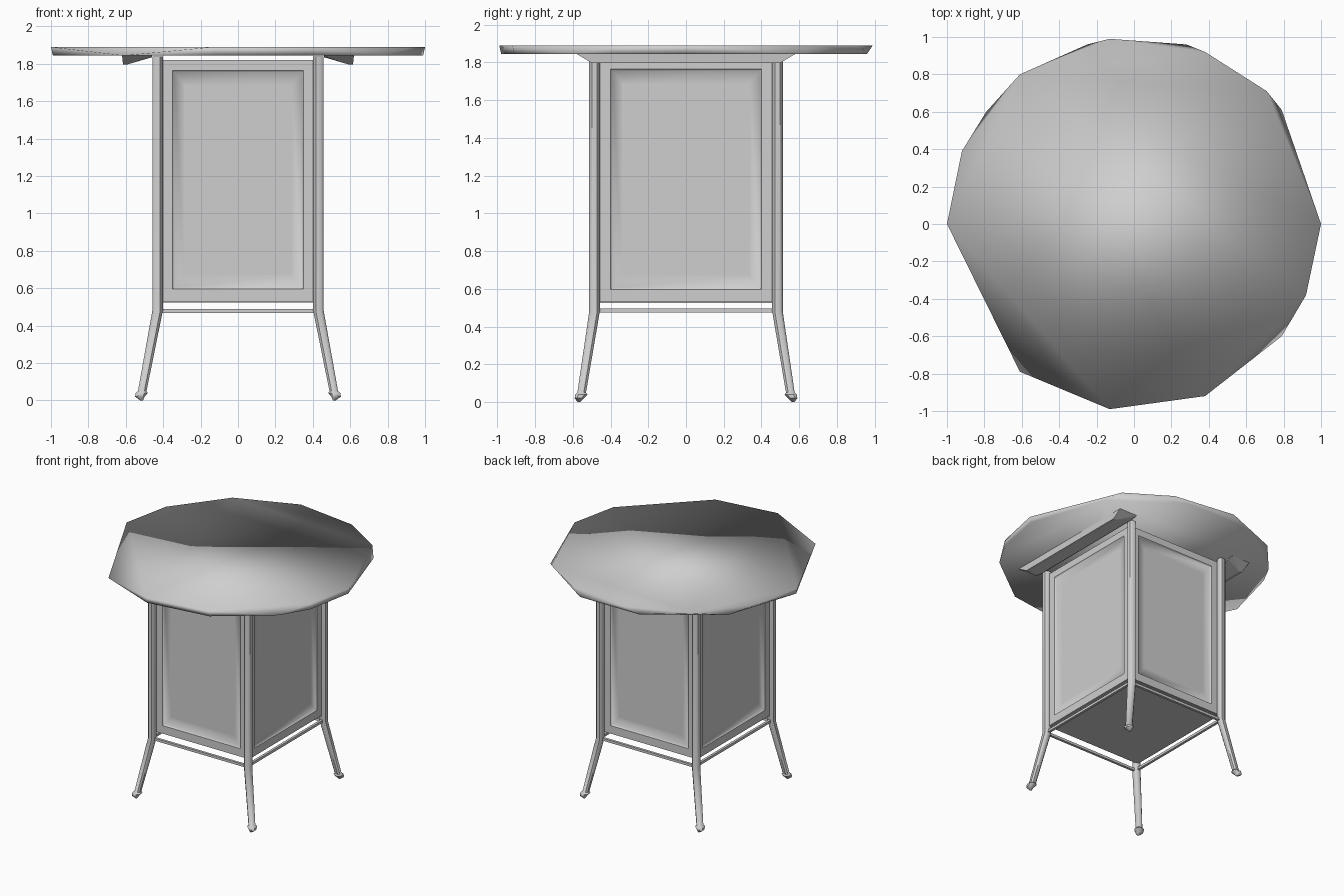
import bpy, bmesh, math
from mathutils import Matrix, Vector

if "Cube" in bpy.data.objects:
    bpy.data.objects.remove(bpy.data.objects["Cube"])

grey = bpy.data.materials.new("light grey")
grey.diffuse_color = (0.62, 0.62, 0.62, 1)
grey.use_nodes = True
grey.node_tree.nodes["Principled BSDF"].inputs["Base Color"].default_value = grey.diffuse_color


def finish(name, bm, angle=None):
    """Turn a bmesh into a named object; smooth it when an angle is given."""
    bmesh.ops.recalc_face_normals(bm, faces=bm.faces[:])
    me = bpy.data.meshes.new(name)
    bm.to_mesh(me)
    bm.free()
    me.materials.append(grey)
    ob = bpy.data.objects.new(name, me)
    bpy.context.collection.objects.link(ob)
    if angle is not None:
        bpy.ops.object.select_all(action='DESELECT')
        ob.select_set(True)
        bpy.context.view_layer.objects.active = ob
        bpy.ops.object.shade_smooth_by_angle(angle=math.radians(angle))
    return ob


def hull(name, points, angle=None):
    bm = bmesh.new()
    for p in points:
        bm.verts.new(p)
    res = bmesh.ops.convex_hull(bm, input=bm.verts[:])
    loose = [v for v in bm.verts if not v.link_faces]
    bmesh.ops.delete(bm, geom=loose, context='VERTS')
    return finish(name, bm, angle)


def box(name, lo, hi):
    return hull(name, [(x, y, z) for x in (lo[0], hi[0])
                       for y in (lo[1], hi[1]) for z in (lo[2], hi[2])])


def loft(name, rings, angle=None, cap=True):
    """Skin a list of equal-length point rings."""
    bm = bmesh.new()
    vs = [[bm.verts.new(p) for p in r] for r in rings]
    n = len(vs[0])
    for a, b in zip(vs, vs[1:]):
        for i in range(n):
            j = (i + 1) % n
            bm.faces.new((a[i], a[j], b[j], b[i]))
    if cap:
        bm.faces.new(vs[0])
        bm.faces.new(vs[-1])
    return finish(name, bm, angle)


# Table top: uneven faceted disc, its upper and lower rims differ slightly
upper = [(1, 0), (.71, .71), (.38, .92), (-.13, .99), (-.61, .8), (-.92, .39),
         (-1, 0), (-.13, -.99), (.38, -.92), (.92, -.38)]
lower = [(.99, 0), (.79, .61), (.28, .96), (-.25, .96), (-.79, .6), (-.99, 0),
         (-.61, -.79), (-.13, -.98), (.38, -.91), (.79, -.6), (.92, -.38)]
hull("table_top", [(x, y, 1.89) for x, y in upper] +
     [(x, y, 1.845) for x, y in lower], 100)

# Four framed panels: moulded frame around a recessed flat panel
sides = [("front", 0, .41, .47), ("right", 90, .46, .43),
         ("back", 180, .41, .47), ("left", 270, .46, .43)]
for side, deg, half, dist in sides:
    rot = Matrix.Rotation(math.radians(deg), 3, 'Z')

    def rect(inset, z0, z1, depth):
        h = half - inset
        return [rot @ Vector(p) for p in ((-h, -depth, z0), (h, -depth, z0),
                                          (h, -depth, z1), (-h, -depth, z1))]

    loft(side + "_frame", [rect(0, .53, 1.82, dist - .025),
                           rect(0, .53, 1.82, dist),
                           rect(.06, .595, 1.765, dist),
                           rect(.07, .605, 1.755, dist - .012),
                           rect(.122, .67, 1.69, dist - .018)], 50, cap=False)
    bm = bmesh.new()
    bm.faces.new([bm.verts.new(p) for p in rect(.122, .67, 1.69, dist - .018)])
    finish(side + "_panel", bm)

# Cabinet floor
box("cabinet_floor", (-.41, -.455, .525), (.41, .455, .535))

# Legs: straight posts that splay below the cabinet, with pointed feet
path = [(.43, .485, 1.84, .028), (.43, .485, .48, .028), (.512, .553, .05, .023),
        (.515, .555, .04, .033), (.525, .565, .02, .025), (.515, .568, 0, .007)]
for sx, xn in ((-1, "left"), (1, "right")):
    for sy, yn in ((-1, "front"), (1, "back")):
        loft(f"{yn}_{xn}_leg",
             [[(sx * x + a * r, sy * y + b * r, z)
               for a, b in ((-1, -.5), (-.5, -1), (.5, -1), (1, -.5),
                            (1, .5), (.5, 1), (-.5, 1), (-1, .5))]
              for x, y, z, r in path], 45)

# Thin stretchers joining the legs
for s, n in ((-1, "front"), (1, "back")):
    box(n + "_stretcher", (-.42, s * .485 - .01, .468), (.42, s * .485 + .01, .488))
for s, n in ((-1, "left"), (1, "right")):
    box(n + "_stretcher", (s * .43 - .01, -.47, .475), (s * .43 + .01, .47, .495))

# Wedge-shaped rails under the top on both sides, with tapered ends
for s, n in ((-1, "left"), (1, "right")):
    hull(n + "_rail",
         [(s * x, t * y, z) for t in (-1, 1) for x, y, z in
          ((.46, .58, 1.845), (.62, .58, 1.845), (.615, .5, 1.797),
           (.59, .5, 1.797), (.46, .53, 1.835))])
